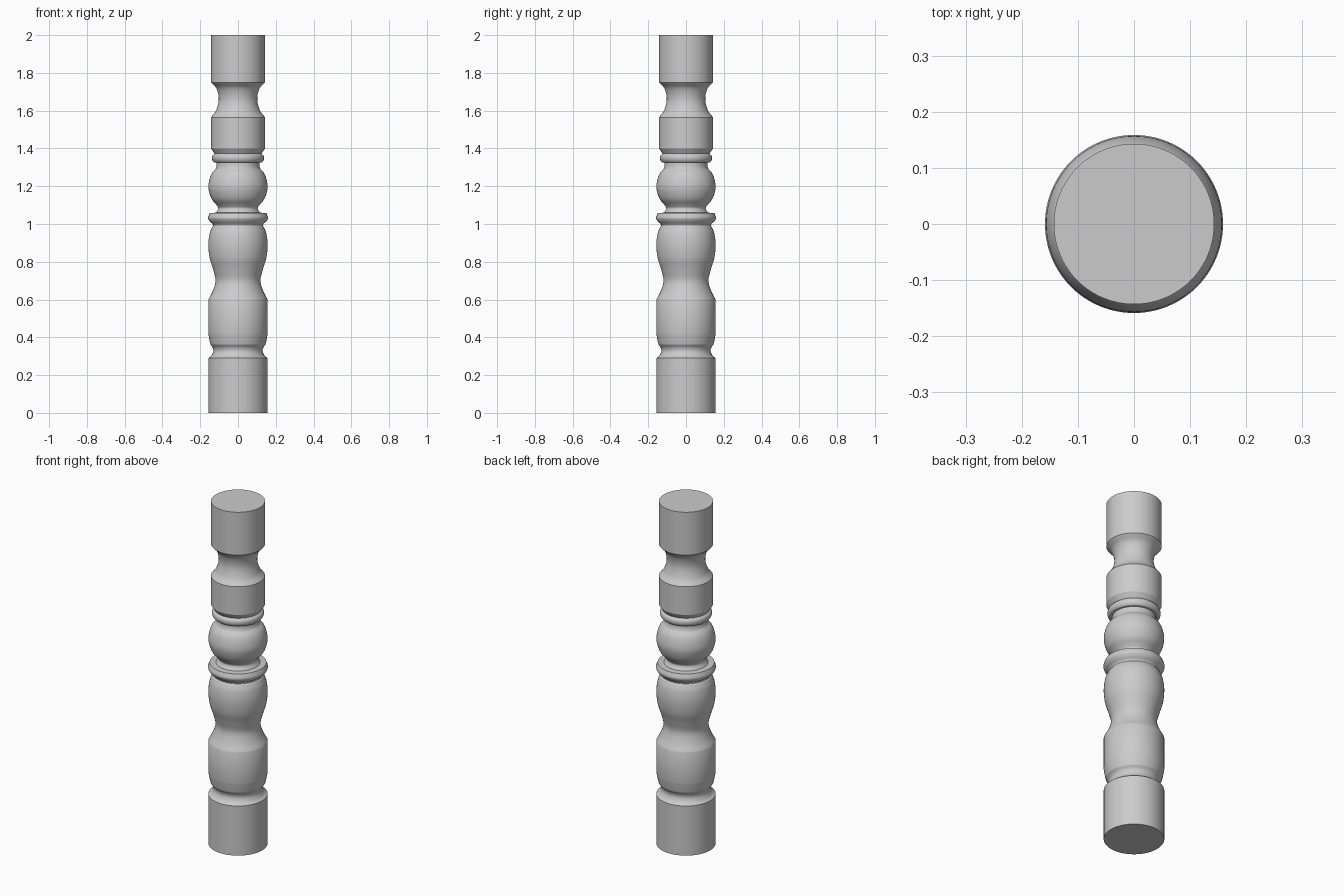
import bpy, bmesh, math
from mathutils import Vector

SIDES = 96


def spline(points, steps=7):
    """Smooth curve through (radius, height) points."""
    if len(points) == 2:
        return [Vector(p) for p in points]
    p = [Vector(q) for q in points]
    p = [2 * p[0] - p[1]] + p + [2 * p[-1] - p[-2]]
    out = []
    for i in range(1, len(p) - 2):
        a, b, c, d = p[i - 1:i + 3]
        for s in range(steps):
            t = s / steps
            out.append(0.5 * (2 * b + (c - a) * t + (2 * a - 5 * b + 4 * c - d) * t * t
                              + (3 * b - a - 3 * c + d) * t ** 3))
    out.append(p[-2])
    return out


def lathe(name, sections):
    """Spin joined profile sections around z and close both ends."""
    profile = []
    for sec in sections:
        for v in spline(sec):
            if not profile or (v - profile[-1]).length > 1e-4:
                profile.append(v)
    bm = bmesh.new()
    rings = []
    for r, z in profile:
        rings.append([bm.verts.new((r * math.cos(2 * math.pi * k / SIDES),
                                    r * math.sin(2 * math.pi * k / SIDES), z))
                      for k in range(SIDES)])
    for lo, hi in zip(rings, rings[1:]):
        for k in range(SIDES):
            n = (k + 1) % SIDES
            bm.faces.new((lo[k], lo[n], hi[n], hi[k]))
    bm.faces.new(rings[0][::-1])
    bm.faces.new(rings[-1])
    me = bpy.data.meshes.new(name)
    bm.to_mesh(me)
    bm.free()
    ob = bpy.data.objects.new(name, me)
    bpy.context.collection.objects.link(ob)
    bpy.ops.object.select_all(action='DESELECT')
    ob.select_set(True)
    bpy.context.view_layer.objects.active = ob
    bpy.ops.object.shade_smooth_by_angle(angle=math.radians(30))
    return ob


lathe("turned_post", [
    # base block and its cove
    [(0.157, 0), (0.157, 0.29)],
    [(0.157, 0.29), (0.141, 0.303), (0.131, 0.325), (0.134, 0.345), (0.146, 0.362)],
    # lower drum with rounded foot
    [(0.146, 0.362), (0.151, 0.385), (0.157, 0.42)],
    [(0.157, 0.42), (0.157, 0.60)],
    # waist and vase
    [(0.157, 0.60), (0.133, 0.647), (0.119, 0.70), (0.131, 0.757), (0.150, 0.82),
     (0.157, 0.89), (0.150, 0.95), (0.136, 0.985)],
    # collar under the ball
    [(0.136, 0.985), (0.131, 0.992), (0.137, 1.003)],
    [(0.137, 1.003), (0.148, 1.010)],
    [(0.148, 1.010), (0.157, 1.025), (0.158, 1.037), (0.150, 1.058)],
    [(0.150, 1.058), (0.117, 1.060)],
    # neck and ball
    [(0.117, 1.060), (0.107, 1.075), (0.105, 1.087), (0.115, 1.102)],
    [(0.115, 1.102), (0.141, 1.135), (0.156, 1.185), (0.153, 1.228), (0.140, 1.266),
     (0.118, 1.292)],
    # upper fillet and bead ring
    [(0.118, 1.292), (0.113, 1.308)],
    [(0.113, 1.308), (0.113, 1.327)],
    [(0.113, 1.327), (0.128, 1.327), (0.137, 1.342), (0.136, 1.36), (0.125, 1.372)],
    # upper drum
    [(0.125, 1.372), (0.143, 1.40)],
    [(0.143, 1.40), (0.143, 1.565)],
    # top cove and top block
    [(0.143, 1.565), (0.117, 1.60), (0.102, 1.658), (0.113, 1.715), (0.143, 1.75)],
    [(0.143, 1.75), (0.143, 2.0)],
])
